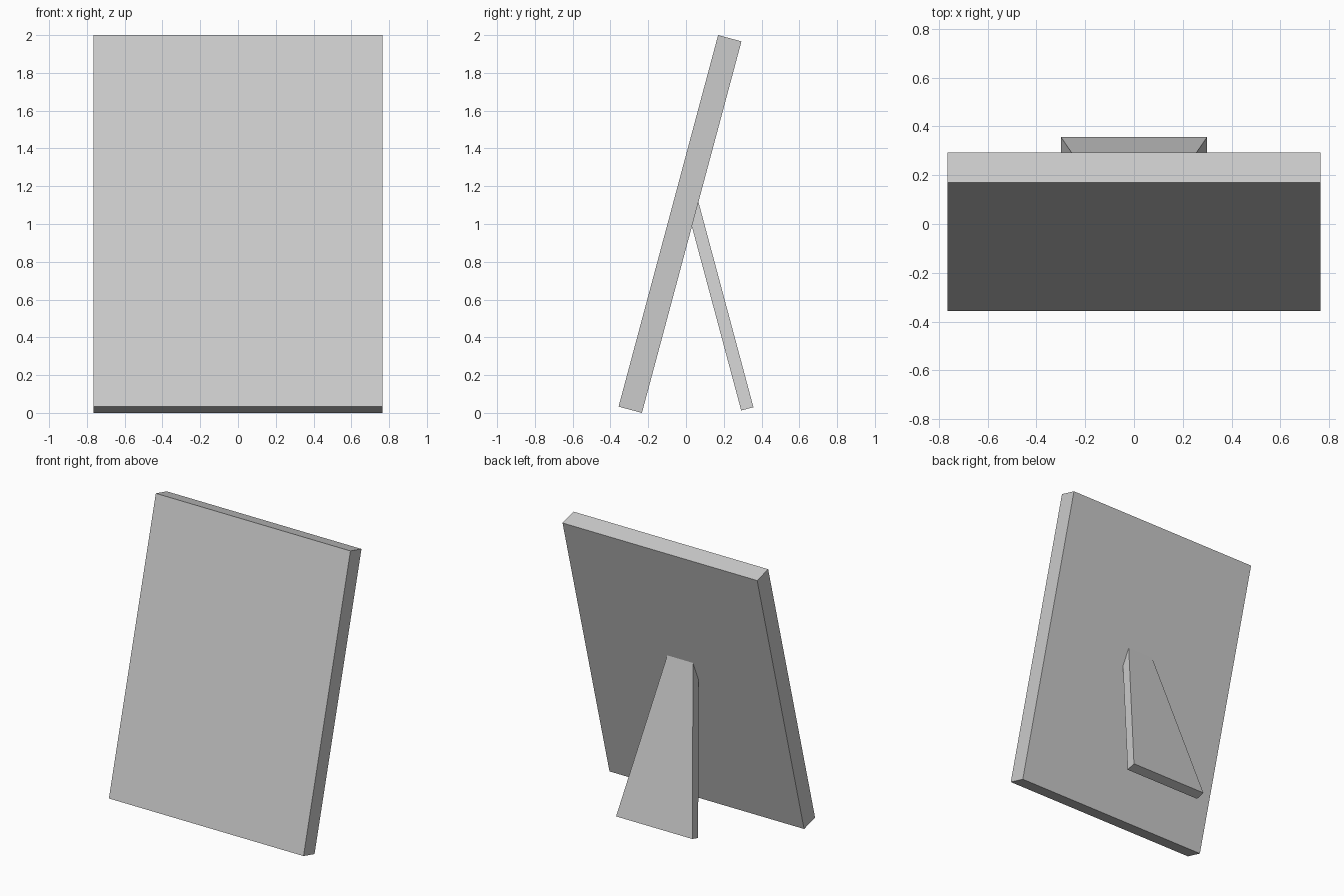
import bpy, bmesh
from math import sin, cos, radians

if "Cube" in bpy.data.objects:
    bpy.data.objects.remove(bpy.data.objects["Cube"])

LEAN = radians(15)


def board(name, base, lean, length, thickness, half_bottom, half_top):
    """Leaning board; base is the (y, z) of its rear/front bottom edge midpoint."""
    along = (sin(lean), cos(lean))
    across = (cos(lean), -sin(lean))
    bm = bmesh.new()
    rings = []
    for dist, half in ((0, half_bottom), (length, half_top)):
        ring = []
        for sx, depth in ((-1, 0), (1, 0), (1, thickness), (-1, thickness)):
            y = base[0] + along[0] * dist + across[0] * depth
            z = base[1] + along[1] * dist + across[1] * depth
            ring.append(bm.verts.new((sx * half, y, z)))
        rings.append(ring)
        bm.faces.new(ring)
    for i in range(4):
        j = (i + 1) % 4
        bm.faces.new((rings[0][i], rings[0][j], rings[1][j], rings[1][i]))
    bmesh.ops.recalc_face_normals(bm, faces=bm.faces)
    mesh = bpy.data.meshes.new(name)
    bm.to_mesh(mesh)
    bm.free()
    obj = bpy.data.objects.new(name, mesh)
    bpy.context.collection.objects.link(obj)
    return obj


# Picture panel, leaning back
T = 0.128
board("frame_panel", (-0.357, T * sin(LEAN)), LEAN,
      (2 - T * sin(LEAN)) / cos(LEAN), T, 0.765, 0.765)

# Tapered support leg, its top end sunk slightly into the panel
LEG_T, LEG_L = 0.067, 1.16
board("support_leg", (0.357 - LEG_T * cos(LEAN), 0.0127), -LEAN,
      LEG_L, LEG_T, 0.30, 0.30 - 0.177 * LEG_L)
